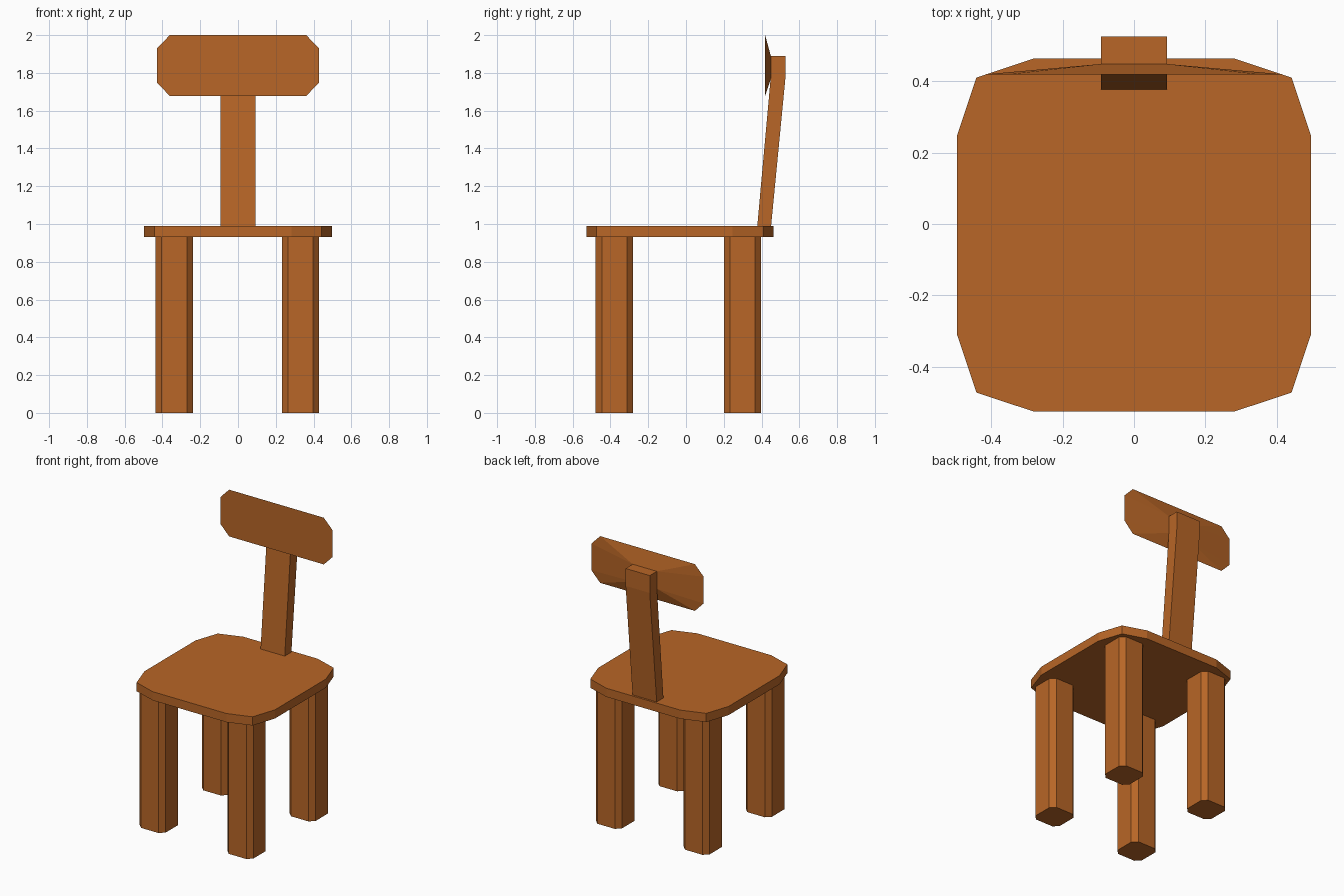
import bpy
import bmesh

if "Cube" in bpy.data.objects:
    bpy.data.objects.remove(bpy.data.objects["Cube"])

wood = bpy.data.materials.new("warm brown wood")
wood.diffuse_color = (0.48, 0.133, 0.02, 1)
wood.use_nodes = True
wood.node_tree.nodes["Principled BSDF"].inputs["Base Color"].default_value = wood.diffuse_color


def finish(bm, name):
    bmesh.ops.recalc_face_normals(bm, faces=bm.faces[:])
    mesh = bpy.data.meshes.new(name)
    bm.to_mesh(mesh)
    bm.free()
    mesh.materials.append(wood)
    obj = bpy.data.objects.new(name, mesh)
    bpy.context.collection.objects.link(obj)
    return obj


def prism(name, points, offset):
    """Extrude a flat outline of 3D points along an offset."""
    bm = bmesh.new()
    face = bm.faces.new([bm.verts.new(p) for p in points])
    ext = bmesh.ops.extrude_face_region(bm, geom=[face], use_keep_orig=True)
    verts = [g for g in ext["geom"] if isinstance(g, bmesh.types.BMVert)]
    bmesh.ops.translate(bm, verts=verts, vec=offset)
    return finish(bm, name)


def mirrored(quarter):
    """Complete a closed outline from its first quadrant, listed counterclockwise."""
    half = quarter + [(-a, b) for a, b in reversed(quarter)]
    return half + [(-a, -b) for a, b in half]


# Seat: rounded slab with two-step corners
seat = mirrored([(0.497, 0.278), (0.442, 0.442), (0.282, 0.495)])
prism("seat", [(x, y - 0.031, 0.93) for x, y in seat], (0, 0, 0.06))

# Legs: square posts with chamfered corners
leg = mirrored([(0.099, 0.067), (0.067, 0.099)])
for row, cy in (("front", -0.379), ("rear", 0.299)):
    for side, cx in (("left", -0.338), ("right", 0.331)):
        prism(f"{row}_{side}_leg", [(x + cx, y + cy, 0) for x, y in leg], (0, 0, 0.93))

# Back post: leans backward, upright at the top
post = [(0.377, 0.985), (0.45, 0.985), (0.526, 1.77), (0.526, 1.89), (0.448, 1.89), (0.448, 1.77)]
prism("back_post", [(-0.092, y, z) for y, z in post], (0.184, 0, 0))

# Backrest: octagonal flat front tapering back to the post
bm = bmesh.new()
for x, z in mirrored([(0.428, 0.092), (0.361, 0.161)]):
    bm.verts.new((x, 0.419, z + 1.839))
for x in (-0.092, 0.092):
    for z in (1.77, 1.89):
        bm.verts.new((x, 0.449, z))
bmesh.ops.convex_hull(bm, input=bm.verts[:])
bmesh.ops.dissolve_limit(bm, angle_limit=0.01, verts=bm.verts[:], edges=bm.edges[:])
finish(bm, "backrest")
